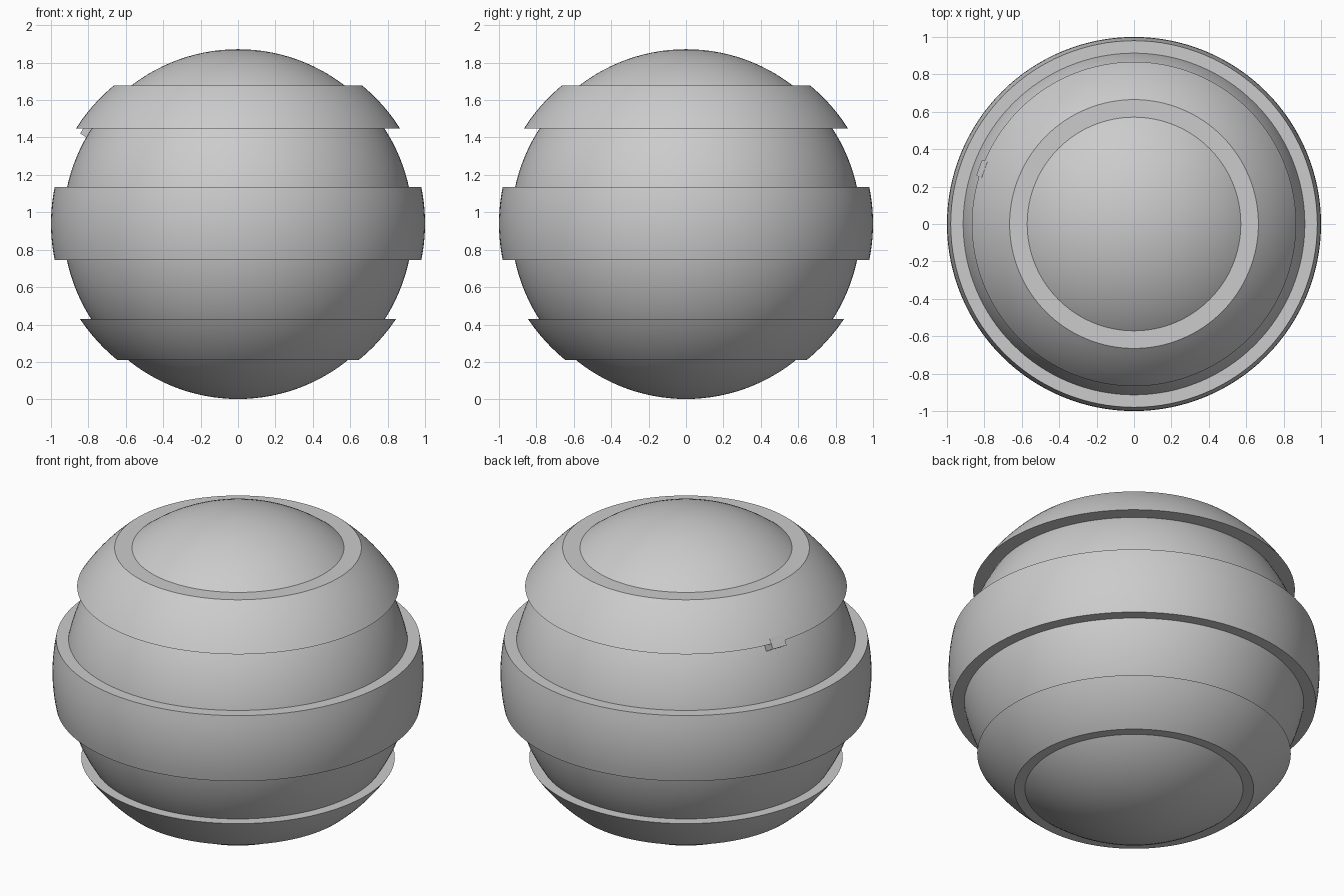
import bpy, bmesh, math
from mathutils import Matrix, Vector

if "Cube" in bpy.data.objects:
    bpy.data.objects.remove(bpy.data.objects["Cube"])

CZ, R = 0.937, 0.935     # core centre height and radius
SEG = 128

grey = bpy.data.materials.new("plain grey")
grey.diffuse_color = (0.6, 0.6, 0.6, 1)
grey.use_nodes = True
grey.node_tree.nodes["Principled BSDF"].inputs["Base Color"].default_value = grey.diffuse_color


def finish(name, bm, smooth=True):
    bmesh.ops.recalc_face_normals(bm, faces=bm.faces)
    me = bpy.data.meshes.new(name)
    bm.to_mesh(me)
    bm.free()
    me.materials.append(grey)
    ob = bpy.data.objects.new(name, me)
    bpy.context.collection.objects.link(ob)
    if smooth:
        bpy.ops.object.select_all(action='DESELECT')
        ob.select_set(True)
        bpy.context.view_layer.objects.active = ob
        bpy.ops.object.shade_smooth_by_angle(angle=math.radians(30))
    return ob


def band(name, low, high, sagitta, steps=10):
    """Ring with a bulging outer face from low to high (radius, z), closed inside the core."""
    a, b = Vector(low), Vector(high)
    d = (b - a).normalized()
    out = Vector((d.y, -d.x))
    prof = []
    for i in range(steps + 1):
        t = i / steps
        prof.append(a.lerp(b, t) + out * sagitta * 4 * t * (1 - t))

    def inner(z):
        return Vector((math.sqrt(R * R - (z - CZ) ** 2) - 0.06, z))
    prof += [inner(b.y), inner(a.y)]
    bm = bmesh.new()
    rings = []
    for s in range(SEG):
        w = 2 * math.pi * s / SEG
        rings.append([bm.verts.new((p.x * math.cos(w), p.x * math.sin(w), p.y)) for p in prof])
    n = len(prof)
    for s in range(SEG):
        r0, r1 = rings[s], rings[(s + 1) % SEG]
        for i in range(n):
            j = (i + 1) % n
            bm.faces.new((r0[i], r1[i], r1[j], r0[j]))
    return finish(name, bm)


# Core ball
bm = bmesh.new()
bmesh.ops.create_uvsphere(bm, u_segments=SEG, v_segments=64, radius=R,
                          matrix=Matrix.Translation((0, 0, CZ)))
finish("core_ball", bm)

# Three raised bands
band("lower_band", (0.645, 0.21), (0.845, 0.43), 0.011)
band("middle_band", (0.98, 0.745), (0.98, 1.135), 0.02)
band("upper_band", (0.867, 1.447), (0.665, 1.677), 0.012)

# Small catch peeking out under the upper band
bm = bmesh.new()
m = (Matrix.Translation((0, 0, CZ)) @ Matrix.Rotation(math.radians(160), 4, 'Z')
     @ Matrix.Rotation(math.radians(-30.5), 4, 'Y') @ Matrix.Translation((0.96, 0, 0))
     @ Matrix.Diagonal((0.09, 0.09, 0.06, 1)))
bmesh.ops.create_cube(bm, size=1, matrix=m)
finish("small_catch", bm, smooth=False)
